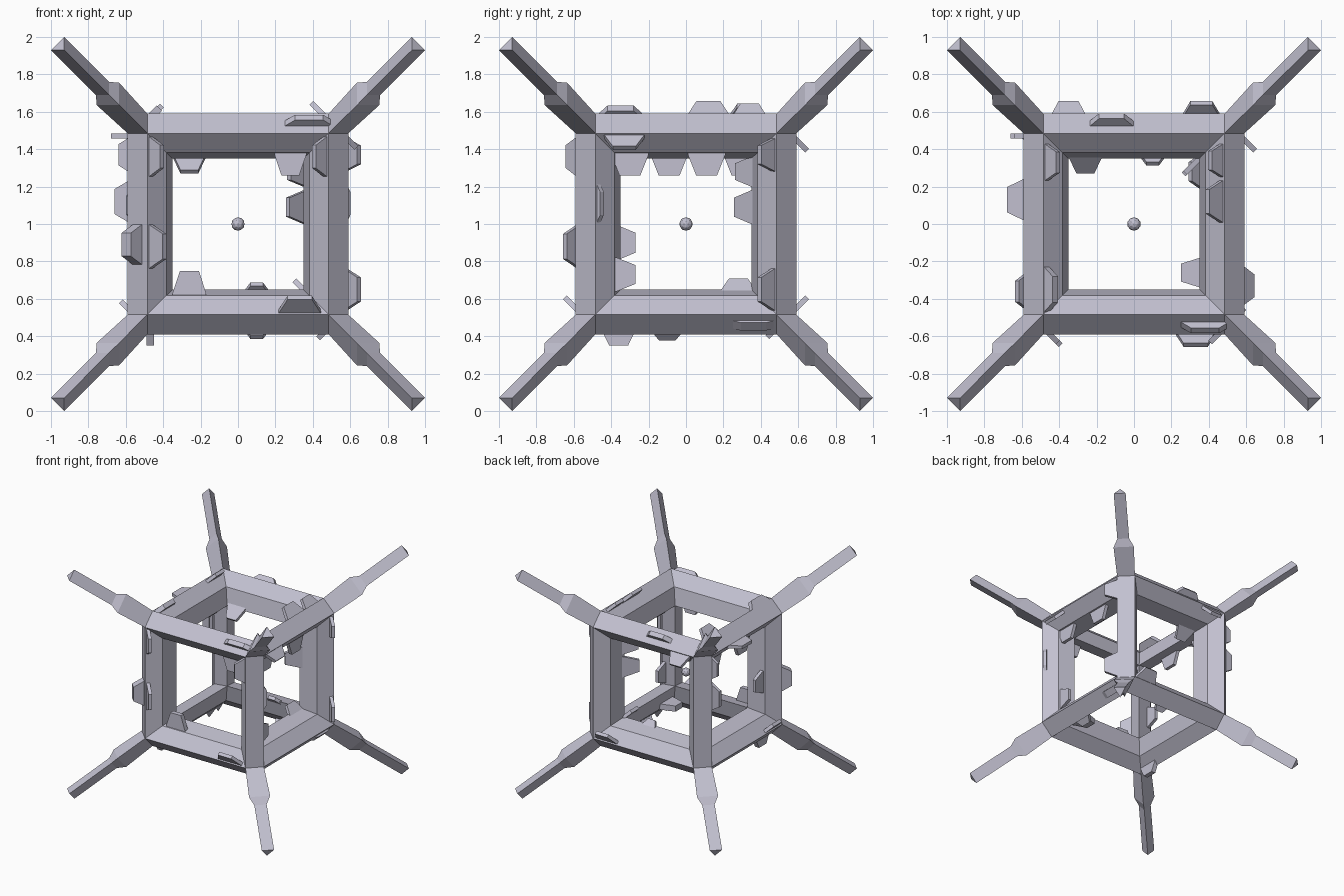
import bpy, bmesh
from itertools import product
from mathutils import Vector

cube = bpy.data.objects.get("Cube")
if cube:
    bpy.data.objects.remove(cube, do_unlink=True)

MID = Vector((0, 0, 1))
metal = bpy.data.materials.new("pale_lavender_grey")
metal.use_nodes = True
colour = (0.54, 0.53, 0.63, 1)
metal.diffuse_color = colour
metal.node_tree.nodes["Principled BSDF"].inputs["Base Color"].default_value = colour


def finish(bm, name):
    bmesh.ops.recalc_face_normals(bm, faces=bm.faces)
    mesh = bpy.data.meshes.new(name)
    bm.to_mesh(mesh)
    bm.free()
    mesh.materials.append(metal)
    obj = bpy.data.objects.new(name, mesh)
    obj.location = MID
    bpy.context.collection.objects.link(obj)
    return obj


def triple(axis, at_axis, others):
    v = Vector((others,) * 3)
    v[axis] = at_axis
    return v


# Cage: every corner owns outer points, face-loop points and one inner point
CORE, OUTER, LOOP, LOOP_DEPTH, INNER = 0.485, 0.59, 0.382, 0.497, 0.35
# Spike sections: inner coordinate and how far each point stands out
SPIKE = ((0.635, 0.12), (0.69, 0.07), (0.93, 0.07))

bm = bmesh.new()
corners = {}
for signs in product((-1, 1), repeat=3):
    s = Vector(signs)
    put = lambda v: bm.verts.new(v * s)
    outer = [put(triple(a, OUTER, CORE)) for a in range(3)]
    loop = [put(triple(a, LOOP_DEPTH, LOOP)) for a in range(3)]
    corners[signs] = outer, loop, put(Vector((INNER,) * 3))
    ring = outer
    for base, rise in SPIKE:
        nxt = [put(triple(a, base + rise, base)) for a in range(3)]
        for a in range(3):
            b = (a + 1) % 3
            bm.faces.new((ring[a], ring[b], nxt[b], nxt[a]))
        ring = nxt
    bm.faces.new(ring)

# Five-sided beams join neighbouring corners
for axis in range(3):
    p, q = (a for a in range(3) if a != axis)
    for signs in corners:
        if signs[axis] > 0:
            continue
        far = tuple(-v if a == axis else v for a, v in enumerate(signs))
        sections = []
        for key in (signs, far):
            outer, loop, inner = corners[key]
            sections.append((outer[p], loop[p], inner, loop[q], outer[q]))
        one, two = sections
        for i in range(5):
            j = (i + 1) % 5
            bm.faces.new((one[i], one[j], two[j], two[i]))
finish(bm, "cage_frame_with_spikes")

# Small core ball
bm = bmesh.new()
bmesh.ops.create_icosphere(bm, subdivisions=2, radius=0.036)
finish(bm, "core_ball")

# Tapered plates standing on the beams
VALUE = {"-": -1, "0": 0, "+": 1}


def plate(beam, side, lean, at, width=0.21, height=0.11, thick=0.028):
    axis = "xyz".index(beam)
    others = [a for a in range(3) if a != axis]
    along, foot, out = Vector(), Vector(), Vector()
    along[axis] = 1
    for a, s, d in zip(others, side, lean):
        foot[a] = VALUE[s]
        out[a] = VALUE[d]
    facing = foot.dot(out)
    out.normalize()
    centre = foot * CORE
    if facing == 2:        # on the outer face
        start = 0.07
    elif facing == -2:     # on the inner ridge
        start = 0.18
    elif facing == 0:      # fin along the outer face
        start = 0.07
        centre = foot * 0.52
    else:                  # straight along a main axis
        start = 0.1
        centre = foot * 0.47
    centre += along * at
    across = along.cross(out) * thick / 2
    outline = ((start - 0.05, width / 2), (start, width / 2),
               (start + height, width * 0.28))
    pts = [out * d + along * w for d, w in outline]
    pts += [out * d - along * w for d, w in reversed(outline)]
    bm = bmesh.new()
    rings = [[bm.verts.new(centre + v + across * k) for v in pts] for k in (-1, 1)]
    for ring in rings:
        bm.faces.new(ring)
    for i in range(len(pts)):
        j = (i + 1) % len(pts)
        bm.faces.new((rings[0][i], rings[0][j], rings[1][j], rings[1][i]))
    finish(bm, f"{beam}_beam_plate")


# Plates on the beams running left to right
plate("x", "-+", "-+", 0.38, 0.27, 0.05, 0.04)
plate("x", "++", "++", -0.12, 0.24, 0.06, 0.04)
plate("x", "++", "--", -0.26, 0.17)
plate("x", "-+", "0-", 0.28, 0.17)
plate("x", "--", "0+", -0.26, 0.18, 0.12, 0.04)
plate("x", "+-", "--", 0.1, 0.12, 0.05)
plate("x", "+-", "-+", 0.1, 0.12, 0.05)
plate("x", "--", "-+", 0.33, 0.23)
plate("x", "+-", "++", 0.36)
plate("x", "++", "+-", -0.35, 0.19)

# Plates on the beams running front to back
plate("y", "++", "-+", 0.12, 0.23)
plate("y", "++", "-+", 0.34, 0.18, 0.09)
plate("y", "++", "+-", -0.33, 0.22, 0.09)
plate("y", "-+", "++", 0.33, 0.2, 0.09)
plate("y", "-+", "++", -0.35, 0.25, 0.07, 0.04)
plate("y", "-+", "-0", 0.13, 0.24)
plate("y", "--", "-+", -0.36, 0.2, 0.08)
plate("y", "--", "0-", -0.36, 0.18, 0.08, 0.04)
plate("y", "+-", "--", -0.1, 0.16, 0.06)
plate("y", "+-", "+-", 0.36, 0.24, 0.02, 0.06)
plate("y", "+-", "-+", 0.28, 0.18, 0.08)
plate("y", "+-", "-0", -0.26, 0.17, 0.12, 0.05)
for side, spots in (("++", (-0.3, 0.11)), ("-+", (-0.09, 0.3))):
    for spot in spots:
        plate("y", side, "0-", spot, 0.2, 0.11, 0.03)

# Plates on the upright beams
plate("z", "--", "--", -0.11, 0.22, 0.09, 0.07)
plate("z", "--", "+-", -0.12, 0.24)
plate("z", "--", "+-", 0.36, 0.22, 0.09)
plate("z", "+-", "--", 0.36, 0.22, 0.09)
plate("z", "--", "0+", -0.1, 0.19, 0.1)
plate("z", "+-", "0+", -0.27, 0.18, 0.1)
plate("z", "+-", "++", 0.11, 0.22, 0.03)
plate("z", "++", "--", 0.09, 0.18, 0.13)
plate("z", "++", "--", 0.28, 0.16, 0.12)
plate("z", "++", "+-", -0.35, 0.23)
plate("z", "++", "+-", 0.37, 0.18)
plate("z", "-+", "--", 0.1, 0.18, 0.03)
plate("z", "-+", "--", 0.37, 0.2, 0.02)
plate("z", "-+", "-0", 0.12, 0.24, 0.09)
plate("z", "-+", "-0", 0.37, 0.2, 0.07)
